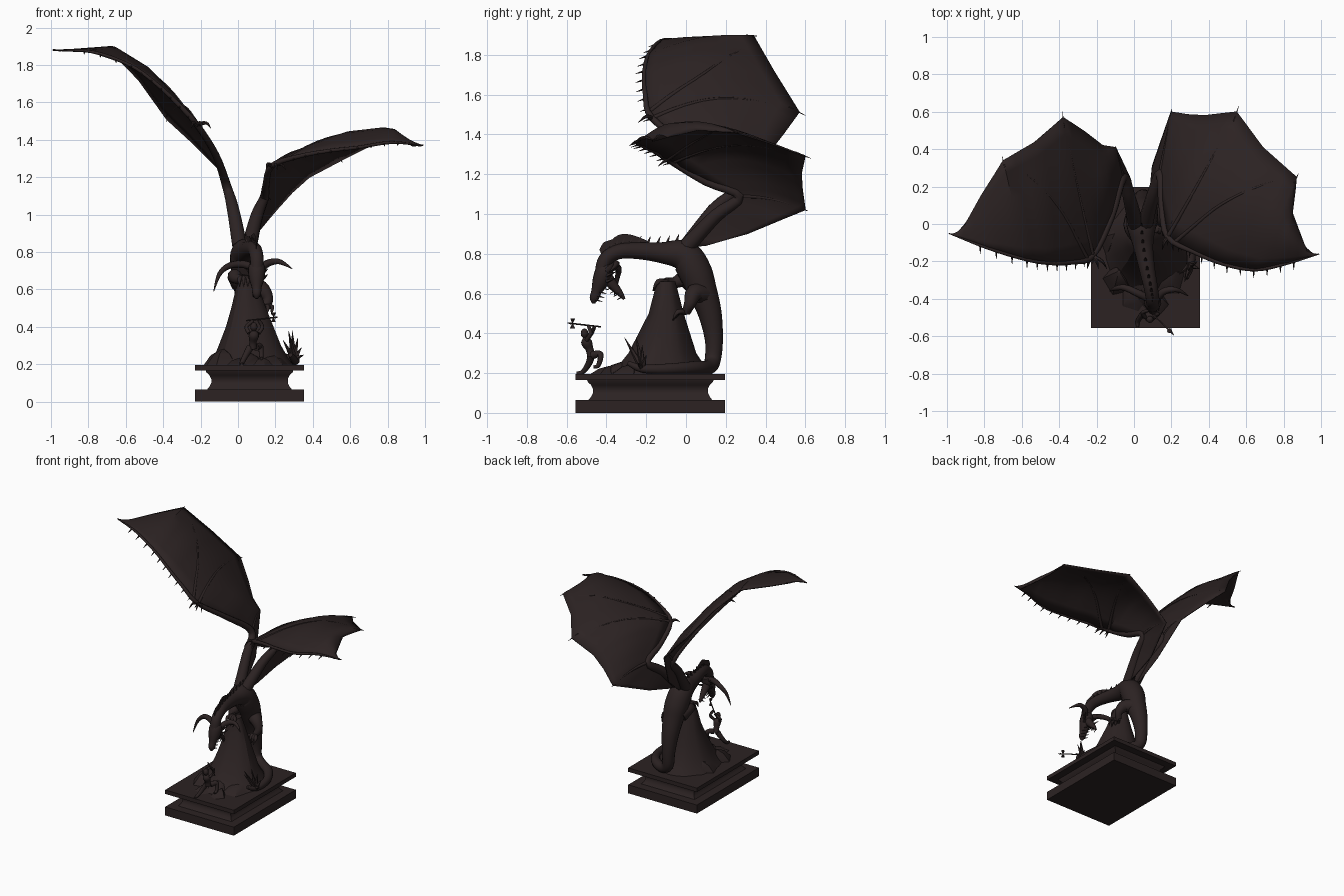
import bpy, bmesh, math, random
from mathutils import Vector as V
random.seed(4)

mat = bpy.data.materials.new("dark bronze")
mat.diffuse_color = (0.025, 0.0165, 0.0165, 1)


def finish(name, bm, angle=40, solid=0):
    bmesh.ops.recalc_face_normals(bm, faces=bm.faces)
    me = bpy.data.meshes.new(name)
    bm.to_mesh(me)
    bm.free()
    ob = bpy.data.objects.new(name, me)
    bpy.context.collection.objects.link(ob)
    me.materials.append(mat)
    if solid:
        m = ob.modifiers.new("thickness", 'SOLIDIFY')
        m.thickness = solid
        m.offset = 0
    bpy.ops.object.select_all(action='DESELECT')
    ob.select_set(True)
    bpy.context.view_layer.objects.active = ob
    bpy.ops.object.shade_smooth_by_angle(angle=math.radians(angle))
    return ob


def loft(bm, rings):
    vs = [[bm.verts.new(p) for p in r] for r in rings]
    n = len(vs[0])
    for a, b in zip(vs, vs[1:]):
        for i in range(n):
            bm.faces.new((a[i], a[(i + 1) % n], b[(i + 1) % n], b[i]))
    bm.faces.new(vs[0][::-1])
    bm.faces.new(vs[-1])


def smooth_path(pts, k):
    p = [V(q) for q in pts]
    p = [p[0] * 2 - p[1]] + p + [p[-1] * 2 - p[-2]]
    out = []
    for i in range(1, len(p) - 2):
        a, b, c, d = p[i - 1:i + 3]
        for j in range(k):
            t = j / k
            out.append(0.5 * (2 * b + (c - a) * t + (2 * a - 5 * b + 4 * c - d) * t * t
                              + (3 * b - a - 3 * c + d) * t ** 3))
    return out + [p[-2]]


def tube(bm, pts, n=10, k=4):
    # sweep along (x, y, z, radius) points
    p = smooth_path(pts, k) if k > 1 else [V(q) for q in pts]
    c = [q.to_3d() for q in p]
    rings, u = [], None
    for i, q in enumerate(c):
        t = (c[min(i + 1, len(c) - 1)] - c[max(i - 1, 0)]).normalized()
        if u is None:
            u = t.orthogonal()
        u = (u - t * u.dot(t)).normalized()
        w, r = t.cross(u), max(p[i][3], 0.001)
        rings.append([q + (u * math.cos(a) + w * math.sin(a)) * r
                      for a in (math.tau * s / n for s in range(n))])
    loft(bm, rings)


def spike(bm, a, b, r, n=6):
    tube(bm, [(*a, r), (*b, 0.001)], n, 1)


# plinth with hollowed waist
bm = bmesh.new()
prof = [(0, 0), (.065, 0), (.065, .065), (.08, .077), (.1, .087), (.12, .087),
        (.14, .078), (.155, .062), (.165, .058), (.165, 0), (.195, 0)]
loft(bm, [[(-.23 + d, -.555 + d, z), (.353 - d, -.555 + d, z),
           (.353 - d, .197 - d, z), (-.23 + d, .197 - d, z)] for z, d in prof])
finish("plinth", bm, 30)

# rock crag and loose slabs
bm = bmesh.new()
levels = [(.19, .065, -.13, .235, .25), (.23, .065, -.125, .205, .215), (.3, .06, -.12, .17, .165),
          (.4, .06, -.11, .13, .125), (.5, .055, -.1, .095, .085),
          (.6, .05, -.1, .065, .06), (.66, .05, -.1, .04, .045)]
wob = [random.uniform(.94, 1.05) for _ in range(24)]
loft(bm, [[(cx + rx * w * math.cos(i * math.tau / 24), cy + ry * w * math.sin(i * math.tau / 24), z)
           for i, w in enumerate(wob)] for z, cx, cy, rx, ry in levels])
for x, y, r, h in [(-.08, -.3, .09, .09), (.06, -.35, .1, .07), (.18, -.3, .1, .06),
                   (.13, -.43, .06, .045), (-.1, -.1, .09, .08), (0, -.4, .08, .04)]:
    loft(bm, [[(x + r * f * math.cos(a), y + r * f * math.sin(a) + (1 - f) * .05, .19 + z)
               for a in (j * math.tau / 5 + x * 9 for j in range(5))]
              for f, z in ((1, 0), (.55, h * .7), (.1, h))])
finish("rock", bm, 30)

# neck, body and coiled tail
bm = bmesh.new()
body = [(.1, -.425, .7, .035), (.1, -.405, .77, .036), (.09, -.34, .81, .038), (.07, -.24, .815, .043),
        (.05, -.12, .805, .054), (.04, -.01, .79, .08), (.045, .045, .71, .085), (.05, .08, .62, .075),
        (.05, .12, .5, .06), (.05, .14, .37, .046), (.06, .135, .27, .041), (.12, .115, .23, .037),
        (.21, .06, .228, .034), (.28, -.04, .223, .029), (.305, -.15, .22, .025),
        (.3, -.23, .225, .02), (.28, -.29, .25, .012)]
tube(bm, body, 16, 5)
finish("body_and_tail", bm, 60)

# neck crest
bm = bmesh.new()
path = smooth_path(body, 5)
for i in range(5, 26, 2):
    q = path[i].to_3d()
    spike(bm, q + V((0, 0, path[i][3] * .8)), q + V((0, .015, path[i][3] + .03)), .012, 4)
crest = [bm.verts.new(path[i].to_3d() + V((0, -.02 * (i < 8), path[i][3] * .7))) for i in range(5, 18)]
ctop = [bm.verts.new(path[i].to_3d() + V((0, -.03 * (i < 8), .04 + .045 * math.sin((i - 4) / 14 * 3.1))))
        for i in range(5, 18)]
for i in range(12):
    bm.faces.new((crest[i], crest[i + 1], ctop[i + 1], ctop[i]))
# tail end spikes
for x, y, z in [(.24, -.27, .33), (.27, -.31, .38), (.29, -.25, .38), (.32, -.22, .34),
                (.34, -.2, .29), (.35, -.24, .25)]:
    spike(bm, (.3, -.22, .225), (x, y, z), .02, 5)
finish("crest_and_tail_spikes", bm, 30)

# head: skull, jaw, horns, teeth
bm = bmesh.new()
tube(bm, [(.1, -.39, .745, .03), (.1, -.41, .71, .046), (.1, -.43, .66, .042), (.1, -.45, .61, .027),
          (.1, -.462, .575, .023), (.1, -.465, .55, .008)], 12)
tube(bm, [(.1, -.405, .69, .032), (.1, -.37, .645, .026), (.1, -.335, .605, .017), (.1, -.31, .572, .007)], 10)
finish("head", bm, 60)
bm = bmesh.new()
tube(bm, [(.08, -.4, .72, .02), (.02, -.37, .735, .02), (-.05, -.34, .725, .017),
          (-.1, -.345, .68, .012), (-.13, -.36, .59, .002)], 8)
tube(bm, [(.12, -.4, .71, .02), (.16, -.36, .74, .02), (.21, -.35, .75, .016),
          (.25, -.36, .735, .01), (.29, -.385, .71, .002)], 8)
for s in (-1, 1):
    for j in range(4):
        f = j / 3
        a = V((.1 + s * .018, -.425 - .03 * f, .63 - .06 * f))
        spike(bm, a, a + V((0, .035, -.012)), .006, 5)
        b = V((.1 + s * .014, -.37 + .05 * f, .635 - .05 * f))
        spike(bm, b, b + V((0, -.028, -.018)), .005, 5)
    for z in (.66, .69, .72):
        spike(bm, (.1 + s * .035, -.4, z), (.1 + s * .06, -.35, z + .02), .01, 5)
finish("horns_and_teeth", bm, 50)

# legs and gripping feet
bm = bmesh.new()
for pts, fwd in [([(.08, .08, .6, .055), (.125, .04, .6, .045), (.16, .02, .55, .03), (.145, -.0, .505, .022)],
                  V((-.01, -.05, -.015))),
                 ([(.01, .05, .64, .055), (-.015, -.01, .67, .042), (-.005, -.06, .655, .028),
                   (.03, -.1, .66, .022)], V((.0, -.05, -.02)))]:
    tube(bm, pts, 10)
    f = V(pts[-1][:3])
    for k in (-1, 0, 1, 2):
        m = f + fwd * .7 + V((k * .022, -abs(k) * .004, .012))
        tube(bm, [(*f, .014), (*m, .013), (*(m + fwd * .5 + V((0, 0, -.035))), .001)], 6, 3)
finish("legs", bm, 60)

# wings: (leading edge, trailing edge, camber) stations from shoulder to tip
right = [((.06, 0, .83), (.08, .1, .84), 0), ((.10, .15, .99), (.10, .31, .9), 0),
         ((.14, .27, 1.09), (.2, .6, 1.02), .02), ((.15, .1, 1.16), (.29, .585, 1.12), .065),
         ((.18, -.07, 1.26), (.38, .58, 1.2), .08), ((.32, -.15, 1.31), (.55, .6, 1.29), .085),
         ((.48, -.215, 1.34), (.69, .41, 1.36), .09), ((.65, -.245, 1.36), (.87, .25, 1.41), .075),
         ((.82, -.21, 1.385), (.845, .06, 1.42), .05), ((.99, -.16, 1.37), (.93, -.17, 1.365), 0)]
left = [((.01, 0, .83), (.01, .08, .84), 0), ((-.025, .14, 1.02), (-.02, .24, .97), 0),
        ((-.06, .25, 1.15), (-.10, .41, 1.24), .03), ((-.12, .04, 1.32), (-.17, .42, 1.31), .07),
        ((-.22, -.17, 1.48), (-.26, .49, 1.40), .075), ((-.33, -.205, 1.60), (-.38, .57, 1.51), .09),
        ((-.45, -.21, 1.71), (-.53, .44, 1.72), .075), ((-.58, -.19, 1.80), (-.70, .34, 1.895), .035),
        ((-.78, -.13, 1.87), (-.82, .15, 1.885), .008), ((-.99, -.05, 1.88), (-.93, -.05, 1.875), 0)]


def wing(side, st):
    def surf(u, v):
        i = min(int(u), 8)
        f = u - i
        a = V(st[i][0]).lerp(V(st[i + 1][0]), f)
        b = V(st[i][1]).lerp(V(st[i + 1][1]), f)
        h = st[i][2] * (1 - f) + st[i + 1][2] * f
        return a.lerp(b, v) + V((0, 0, h * math.sin(math.pi * v)))

    # membrane
    bm = bmesh.new()
    g = [[bm.verts.new(surf(i / 3, j / 8)) for j in range(9)] for i in range(28)]
    for i in range(27):
        for j in range(8):
            bm.faces.new((g[i][j], g[i + 1][j], g[i + 1][j + 1], g[i][j + 1]))
    finish(side + "_wing_membrane", bm, 35, .009)
    # arm and finger bones
    bm = bmesh.new()
    radii = [.042, .034, .025, .019, .016, .012, .01, .009, .008, .003]
    tube(bm, [(*surf(i, 0), radii[i]) for i in range(10)], 10, 4)
    for u0, u1 in [(2, 2), (4, 5), (4.3, 7)]:
        tube(bm, [(*surf(u0 + (u1 - u0) * t / 6, t / 6), .012 - .0015 * t) for t in range(7)], 8, 2)
        tip = surf(u1, 1)
        spike(bm, surf(u1, .93), tip + (tip - surf(u1, .9)) * .4, .006)
    # leading edge claws
    for j in range(11):
        p = surf(4 + j * .42, 0)
        spike(bm, p, p + V((0, -.045, -.015)), .007, 5)
    p = surf(4, 0)
    for d in (-.02, .02, .05):
        tube(bm, [(*p, .012), (*(p + V((d, -.03, .01))), .009), (*(p + V((d * 1.5, -.07, -.02))), .001)], 6, 3)
    finish(side + "_wing_bones", bm, 50)


wing("right", right)
wing("left", left)

# warrior with raised axe
bm = bmesh.new()
tube(bm, [(.08, -.475, .285, .022), (.08, -.485, .32, .02), (.085, -.5, .355, .028), (.085, -.505, .38, .012)], 10)
tube(bm, [(.085, -.507, .378, .01), (.085, -.51, .395, .019), (.085, -.51, .415, .015), (.085, -.51, .424, .004)], 10)
tube(bm, [(.065, -.475, .29, .02), (.04, -.49, .245, .016), (.02, -.52, .205, .012), (.02, -.55, .2, .008)], 8)
tube(bm, [(.095, -.47, .29, .02), (.12, -.43, .295, .016), (.125, -.44, .24, .012), (.125, -.465, .23, .008)], 8)
tube(bm, [(.06, -.5, .365, .011), (.045, -.475, .4, .01), (.08, -.46, .432, .009)], 8)
tube(bm, [(.11, -.5, .365, .011), (.13, -.48, .4, .01), (.11, -.49, .437, .009)], 8)
tube(bm, [(.045, -.43, .433, .004), (.2, -.58, .45, .004)], 6, 1)
for d in (-.025, .025):
    spike(bm, (.19, -.57, .45 + d), (.19, -.57, .45), .014, 5)
spike(bm, (.2, -.58, .45), (.215, -.597, .452), .006, 5)
finish("warrior", bm, 60)
